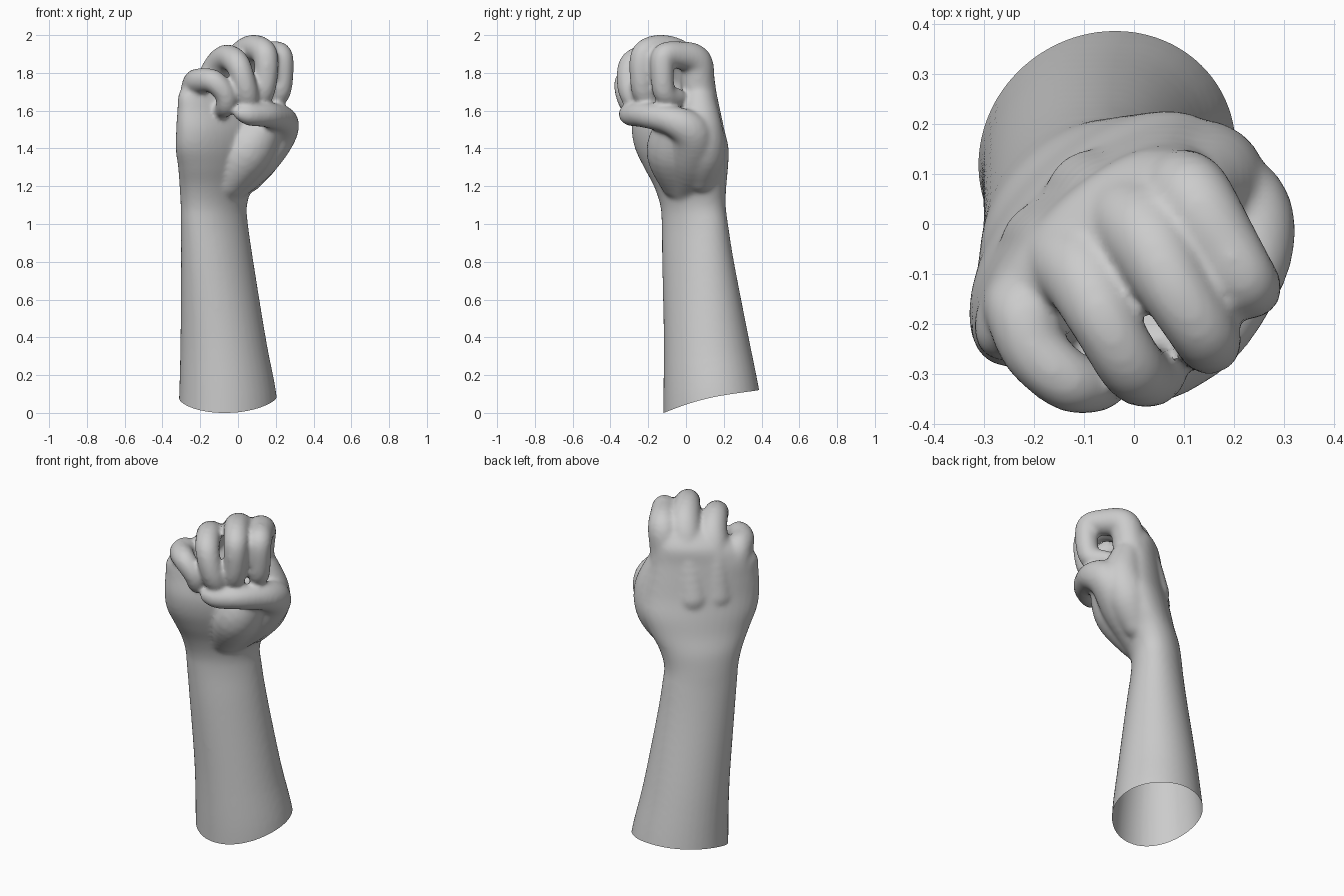
import bpy, bmesh
from math import sin, cos, pi, radians
from mathutils import Vector, Matrix


def spline(rows, steps):
    """Catmull-Rom interpolation through rows of numbers."""
    out = []
    p = [rows[0]] + list(rows) + [rows[-1]]
    for i in range(1, len(p) - 2):
        for s in range(steps):
            t = s / steps
            out.append([0.5 * (2 * b + (c - a) * t + (2 * a - 5 * b + 4 * c - d) * t * t
                               + (3 * b - a - 3 * c + d) * t ** 3)
                        for a, b, c, d in zip(p[i - 1], p[i], p[i + 1], p[i + 2])])
    out.append(list(rows[-1]))
    return out


bm = bmesh.new()


def loft(sections, turn, sides=40):
    """Closed skin over turned ellipses: z, centre x, centre y, half width, half depth."""
    rings = []
    for z, cx, cy, a, b in spline(sections, 5):
        ring = []
        for k in range(sides):
            u, v = a * cos(2 * pi * k / sides), b * sin(2 * pi * k / sides)
            ring.append(bm.verts.new((cx + u * cos(turn) - v * sin(turn),
                                      cy + u * sin(turn) + v * cos(turn), z)))
        rings.append(ring)
    for r, q in zip(rings, rings[1:]):
        for k in range(sides):
            n = (k + 1) % sides
            bm.faces.new((r[k], r[n], q[n], q[k]))
    bm.faces.new(rings[0][::-1])
    bm.faces.new(rings[-1])


def digit(path):
    """Rounded finger: closely spaced balls along a path of x, y, z, radius."""
    for x, y, z, r in spline(path, 6):
        bmesh.ops.create_icosphere(bm, subdivisions=3, radius=r,
                                   matrix=Matrix.Translation((x, y, z)))


# forearm, wrist and palm
loft([(-0.10, -0.052, 0.148, 0.275, 0.258),
      (0.10, -0.055, 0.136, 0.265, 0.246),
      (0.40, -0.079, 0.107, 0.235, 0.215),
      (0.80, -0.11, 0.064, 0.212, 0.167),
      (1.00, -0.125, 0.047, 0.205, 0.143),
      (1.10, -0.128, 0.037, 0.205, 0.138),
      (1.20, -0.115, 0.022, 0.232, 0.145),
      (1.30, -0.09, 0.0, 0.28, 0.152),
      (1.40, -0.077, -0.022, 0.318, 0.157),
      (1.50, -0.076, -0.042, 0.318, 0.15),
      (1.60, -0.085, -0.048, 0.302, 0.133),
      (1.70, -0.092, -0.05, 0.28, 0.115),
      (1.79, -0.06, -0.015, 0.21, 0.095),
      (1.86, -0.01, 0.0, 0.13, 0.06)], radians(44))

# index, middle, ring and little finger: back of hand, knuckle, over the top, down, curled in
digit([(0.07, 0.10, 1.50, 0.095), (0.085, 0.065, 1.72, 0.092), (0.115, 0.052, 1.86, 0.085),
       (0.18, -0.045, 1.895, 0.073),
       (0.225, -0.118, 1.885, 0.067), (0.232, -0.125, 1.78, 0.062),
       (0.215, -0.11, 1.69, 0.06), (0.17, -0.05, 1.67, 0.05)])
digit([(-0.08, 0.05, 1.50, 0.10), (-0.03, 0.02, 1.72, 0.098), (0.02, -0.02, 1.87, 0.088),
       (0.08, -0.125, 1.93, 0.073),
       (0.142, -0.222, 1.90, 0.068), (0.148, -0.235, 1.78, 0.064),
       (0.125, -0.215, 1.68, 0.06), (0.08, -0.14, 1.66, 0.05)])
digit([(-0.17, -0.05, 1.50, 0.10), (-0.14, -0.07, 1.70, 0.098), (-0.105, -0.10, 1.82, 0.085),
       (-0.06, -0.19, 1.88, 0.071),
       (-0.005, -0.285, 1.85, 0.067), (0.032, -0.305, 1.75, 0.063),
       (0.05, -0.275, 1.66, 0.06), (0.02, -0.20, 1.64, 0.05)])
digit([(-0.225, -0.16, 1.45, 0.085), (-0.225, -0.165, 1.62, 0.085), (-0.222, -0.175, 1.73, 0.078),
       (-0.20, -0.25, 1.757, 0.068),
       (-0.13, -0.315, 1.755, 0.062), (-0.07, -0.318, 1.69, 0.057),
       (-0.065, -0.29, 1.625, 0.053), (-0.09, -0.22, 1.60, 0.045)])

# thumb, folded across below the fingers
digit([(-0.04, 0.0, 1.20, 0.09), (0.09, 0.03, 1.35, 0.125), (0.205, 0.03, 1.48, 0.107),
       (0.235, -0.07, 1.545, 0.08), (0.165, -0.215, 1.575, 0.067),
       (0.07, -0.29, 1.578, 0.06), (0.02, -0.315, 1.585, 0.042)])

# ball of the thumb, and the web between thumb and index finger
digit([(-0.05, -0.04, 1.23, 0.10), (0.04, -0.07, 1.38, 0.14), (0.12, -0.06, 1.49, 0.11)])
digit([(0.05, 0.08, 1.25, 0.085), (0.12, 0.09, 1.38, 0.12),
       (0.15, 0.08, 1.50, 0.115), (0.115, 0.07, 1.64, 0.09)])

mesh = bpy.data.meshes.new("raised_fist")
bm.to_mesh(mesh)
bm.free()
fist = bpy.data.objects.new("raised_fist", mesh)
bpy.context.collection.objects.link(fist)
bpy.context.view_layer.objects.active = fist
fist.select_set(True)

# fuse the parts into one skin and soften the creases
remesh = fist.modifiers.new("fuse", 'REMESH')
remesh.mode = 'VOXEL'
remesh.voxel_size = 0.012
soft = fist.modifiers.new("soften", 'SMOOTH')
soft.factor = 0.5
soft.iterations = 10
bpy.ops.object.modifier_apply(modifier="fuse")
bpy.ops.object.modifier_apply(modifier="soften")

# open, slanted and slightly arched cut at the lower end of the forearm
bm = bmesh.new()
bm.from_mesh(mesh)
bmesh.ops.bisect_plane(bm, geom=bm.verts[:] + bm.edges[:] + bm.faces[:],
                       plane_co=Vector((0, -0.115, 0.001)),
                       plane_no=Vector((0, 0.24, -1)), clear_outer=True)
for v in bm.verts:
    if v.co.z < 0.3:
        arch = sin(pi * min(max((v.co.y + 0.115) / 0.49, 0), 1))
        v.co.z = max(0, v.co.z + 0.025 * arch * (1 - v.co.z / 0.3))
bm.to_mesh(mesh)
bm.free()
bpy.ops.object.shade_smooth_by_angle(angle=radians(50))
